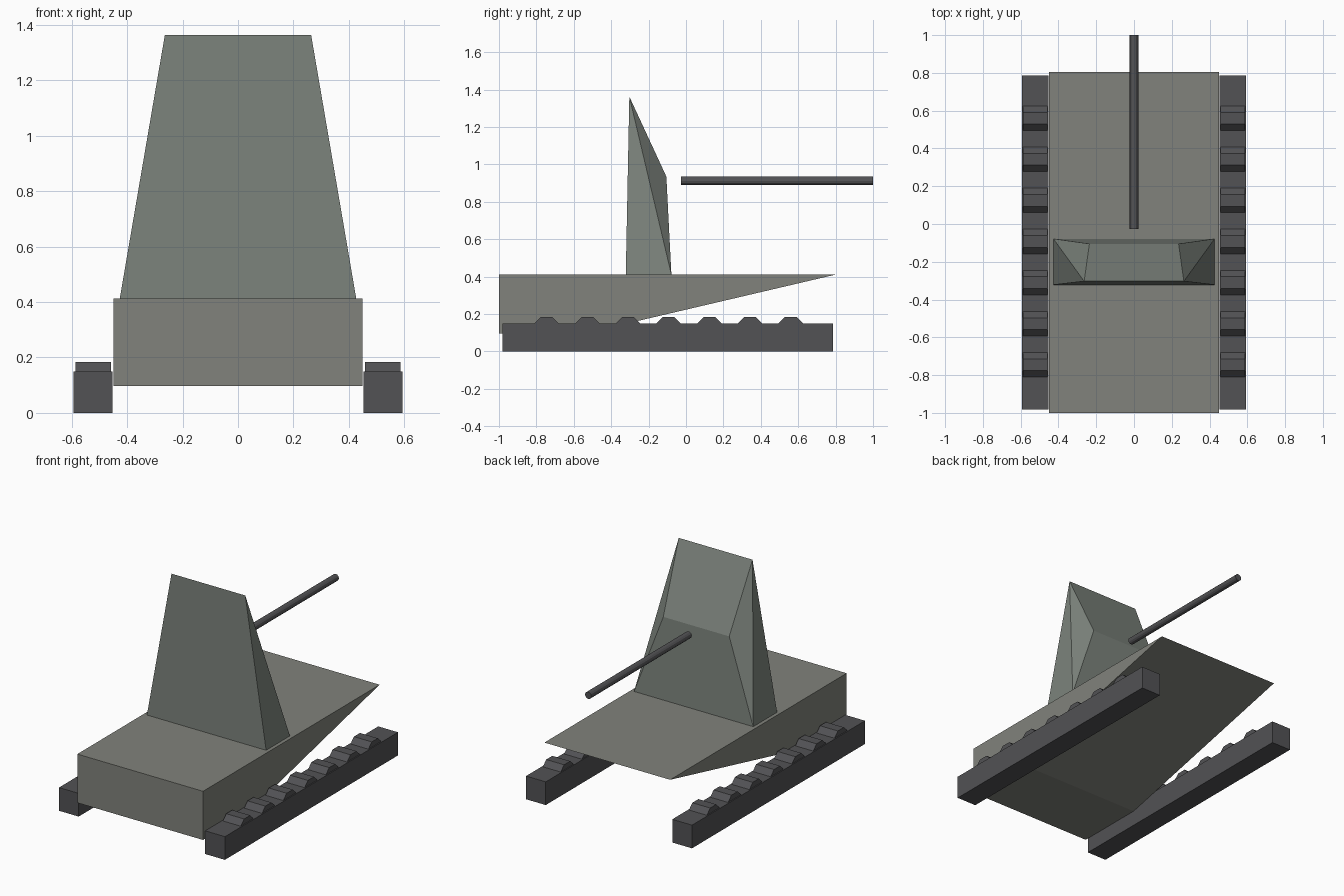
import bpy, bmesh, math

if "Cube" in bpy.data.objects:
    bpy.data.objects.remove(bpy.data.objects["Cube"])


def material(name, rgb):
    m = bpy.data.materials.new(name)
    m.diffuse_color = (*rgb, 1)
    m.use_nodes = True
    m.node_tree.nodes["Principled BSDF"].inputs["Base Color"].default_value = m.diffuse_color
    return m


HULL = material("hull_grey", (0.22, 0.225, 0.20))
TURRET = material("turret_grey", (0.20, 0.225, 0.20))
DARK = material("dark_grey", (0.085, 0.085, 0.09))


def make_object(name, verts, faces, mat):
    me = bpy.data.meshes.new(name)
    me.from_pydata(verts, [], faces)
    bm = bmesh.new()
    bm.from_mesh(me)
    bmesh.ops.recalc_face_normals(bm, faces=bm.faces)
    bm.to_mesh(me)
    bm.free()
    me.materials.append(mat)
    ob = bpy.data.objects.new(name, me)
    bpy.context.collection.objects.link(ob)
    return ob


def prism(name, profile, x0, x1, mat):
    """Extrude a (y, z) profile along x."""
    n = len(profile)
    verts = [(x, y, z) for x in (x0, x1) for y, z in profile]
    faces = [tuple(range(n)), tuple(range(n, 2 * n))]
    faces += [(i, (i + 1) % n, n + (i + 1) % n, n + i) for i in range(n)]
    return make_object(name, verts, faces, mat)


# Wedge-shaped hull
prism("hull", [(-1, 0.097), (-1, 0.412), (0.805, 0.412), (-0.54, 0.097)], -0.45, 0.45, HULL)

# Tall turret: left half points then right half points
half = [(0.427, -0.322, 0.41), (0.427, -0.078, 0.41), (0.236, -0.105, 0.935), (0.264, -0.303, 1.363)]
verts = [(-x, y, z) for x, y, z in half] + half
faces = [(0, 1, 3), (1, 2, 3), (4, 5, 7), (5, 6, 7)]
faces += [(i, (i + 1) % 4, 4 + (i + 1) % 4, 4 + i) for i in range(4)]
make_object("turret", verts, faces, TURRET)

# Gun barrel floating in front of the turret
bpy.ops.mesh.primitive_cylinder_add(vertices=12, radius=0.0225, depth=1.027,
                                    location=(0, 0.4865, 0.912), rotation=(math.pi / 2, 0, 0))
barrel = bpy.context.object
barrel.name = "gun_barrel"
barrel.data.materials.append(DARK)

# Tracks with octagonal wheels poking out of the top
for side, s in (("left", -1), ("right", 1)):
    prism(f"{side}_track", [(-0.982, 0), (-0.982, 0.15), (0.787, 0.15), (0.787, 0)],
          s * 0.453, s * 0.594, DARK)
    for i in range(7):
        cy, r = -0.745 + i * 0.2175, 0.075 / math.cos(math.pi / 8)
        ring = [(cy + r * math.cos(a), 0.109 + r * math.sin(a))
                for a in (math.pi / 8 + k * math.pi / 4 for k in range(8))]
        prism(f"{side}_wheel_{i + 1}", ring, s * 0.459, s * 0.587, DARK)
